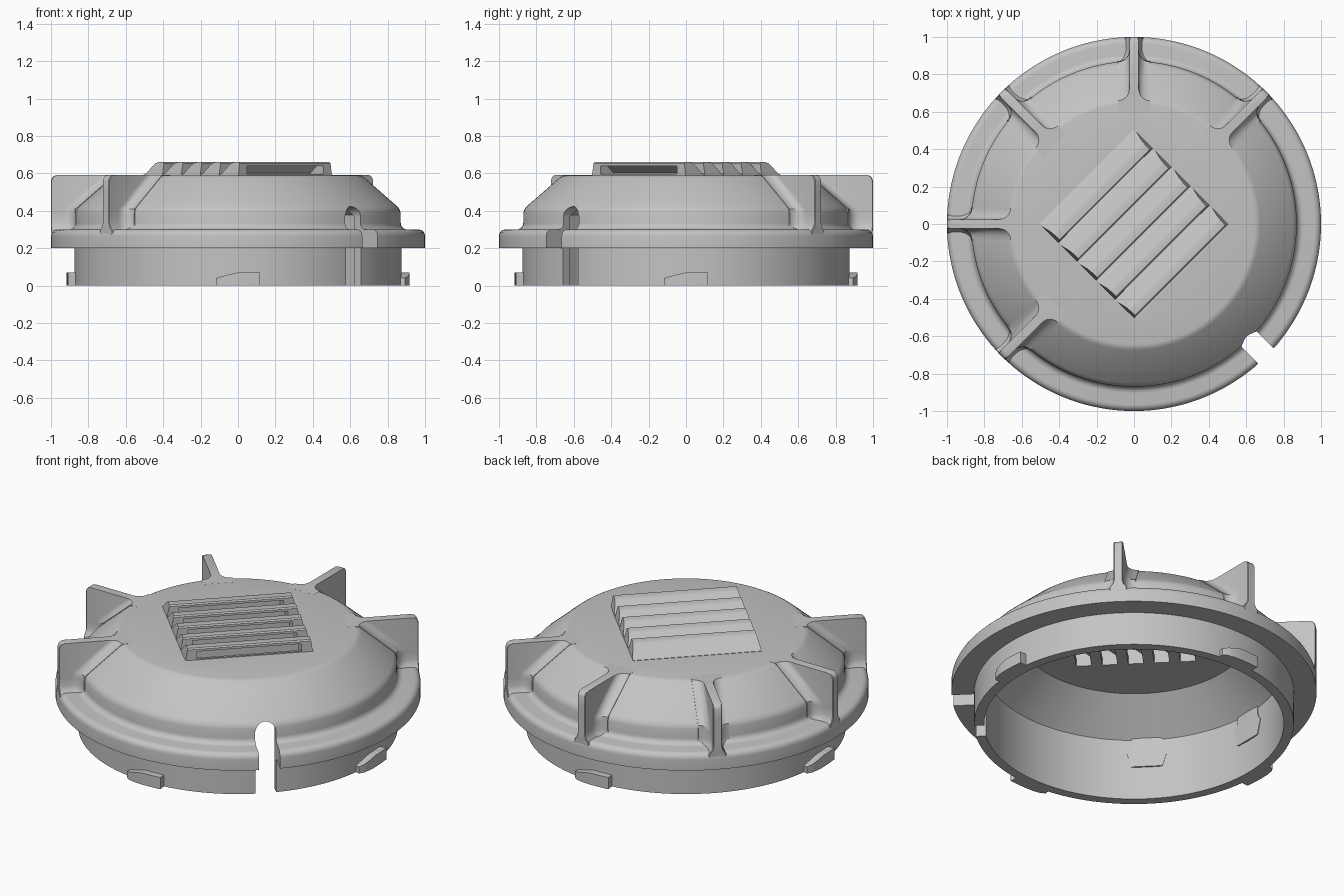
import bpy, bmesh, math
from mathutils import Matrix, Vector

if "Cube" in bpy.data.objects:
    bpy.data.objects.remove(bpy.data.objects["Cube"])

grey = bpy.data.materials.new("light_grey")
grey.diffuse_color = (0.55, 0.55, 0.55, 1)
grey.use_nodes = True
grey.node_tree.nodes["Principled BSDF"].inputs["Base Color"].default_value = grey.diffuse_color


def finish(bm, name, angle=0):
    """Turn a bmesh into a named grey object, rotated about z."""
    bmesh.ops.remove_doubles(bm, verts=bm.verts, dist=1e-5)
    bmesh.ops.recalc_face_normals(bm, faces=bm.faces)
    bmesh.ops.rotate(bm, verts=bm.verts, matrix=Matrix.Rotation(angle, 3, 'Z'))
    me = bpy.data.meshes.new(name)
    bm.to_mesh(me)
    bm.free()
    me.materials.append(grey)
    ob = bpy.data.objects.new(name, me)
    bpy.context.collection.objects.link(ob)
    return ob


def loft(bm, rings):
    """Skin equal-length closed rings and cap both ends."""
    rows = [[bm.verts.new(p) for p in r] for r in rings]
    n = len(rows[0])
    for a, b in zip(rows, rows[1:]):
        for i in range(n):
            bm.faces.new((a[i], a[(i + 1) % n], b[(i + 1) % n], b[i]))
    bm.faces.new(rows[0])
    bm.faces.new(rows[-1])


def select(ob):
    bpy.ops.object.select_all(action='DESELECT')
    ob.select_set(True)
    bpy.context.view_layer.objects.active = ob


def cut(ob, cutter):
    select(ob)
    m = ob.modifiers.new("cut", 'BOOLEAN')
    m.operation, m.solver, m.object = 'DIFFERENCE', 'EXACT', cutter
    bpy.ops.object.modifier_apply(modifier=m.name)


def smooth(ob, deg=32):
    select(ob)
    bpy.ops.object.shade_smooth_by_angle(angle=math.radians(deg))


def arc(cx, cz, r, a0, a1, n=5):
    return [(cx + r * math.cos(math.radians(a0 + (a1 - a0) * i / n)),
             cz + r * math.sin(math.radians(a0 + (a1 - a0) * i / n))) for i in range(n + 1)]


# Domed shell: revolved section with skirt, flange, cone and flat top
profile = [(0, .59), (.645, .59), (.66, .587), (.675, .578), (.85, .425), (.863, .41), (.87, .39)]
profile += arc(.905, .335, .035, 180, 270)
profile += arc(.965, .265, .035, 90, 0)
profile += [(1, .2), (.875, .2), (.875, 0), (.82, 0), (.82, .37), (.62, .55), (0, .55)]
bm = bmesh.new()
vs = [bm.verts.new((r, 0, z)) for r, z in profile]
es = [bm.edges.new(p) for p in zip(vs, vs[1:])]
bmesh.ops.spin(bm, geom=vs + es, cent=(0, 0, 0), axis=(0, 0, 1),
               angle=2 * math.pi, steps=144, use_merge=False)
bmesh.ops.dissolve_degenerate(bm, edges=bm.edges, dist=1e-6)
body = finish(bm, "domed_shell")

# Arched notch through skirt and flange at the front right
bm = bmesh.new()
arch = [(.058, -.1)] + arc(0, .365, .058, 0, 180, 14) + [(-.058, -.1)]
loft(bm, [[(x, y, z) for y, z in arch] for x in (.75, 1.1)])
notch = finish(bm, "notch_cutter", -math.pi / 4)
cut(body, notch)

# Louvred vent: saw-tooth block, hollowed under each slat
PITCH, START, HALF = .143, -.358, .357
tooth = [(0, .592), (.02, .6), (.065, .645), (.08, .655), (.1, .66), (.135, .66), (.142, .653)]
hollow = [(.045, .5), (.128, .5), (.128, .596), (.15, .596), (.15, .64), (.09, .64), (.045, .603)]
saw = [(START, .57)]
for k in range(5):
    saw += [(START + k * PITCH + u, z) for u, z in tooth]
saw += [(START + 5 * PITCH, .57)]


def side(v, z):
    return v * (HALF - .25 * max(0, z - .6))


bm = bmesh.new()
loft(bm, [[(u, side(v, z), z) for u, z in saw] for v in (-1, 1)])
vent = finish(bm, "louvred_vent", -math.pi / 4)
bm = bmesh.new()
for k in range(5):
    loft(bm, [[(START + k * PITCH + u, v, z) for u, z in hollow] for v in (-.29, .29)])
slots = finish(bm, "slot_cutter", -math.pi / 4)
cut(vent, slots)
cut(body, slots)
for c in (notch, slots):
    bpy.data.objects.remove(c)
smooth(body)
smooth(vent)


# Five radial ribs, flared where they meet the cone and the flange
def shell_radius(z):
    return min(.87, .66 + (.59 - z) * 1.15)


def rib_ring(z, w, end):
    r = shell_radius(z)
    half = [(r - .06, w + .06)]
    half += [(r + .06 - .06 * math.sin(t), w + .06 - .06 * math.cos(t))
             for t in (math.pi / 2 * (1 - i / 6) for i in range(7))]
    half += [(end - .004, w), (end, w - .004)]
    return [(x, y, z) for x, y in half] + [(x, -y, z) for x, y in reversed(half)]


levels = [(.2, .025, .998), (.285, .05, .998), (.3, .043, .999), (.312, .033, 1), (.335, .025, 1),
          (.38, .025, 1), (.41, .025, 1), (.5, .025, 1), (.56, .025, 1),
          (.575, .025, .995), (.586, .025, .985), (.5905, .025, .97)]
for i, deg in enumerate((45, 90, 135, 180, 225)):
    bm = bmesh.new()
    loft(bm, [rib_ring(*lv) for lv in levels])
    smooth(finish(bm, f"rib_{i + 1}", math.radians(deg)))

# Four ramped locking tabs around the skirt
for i in range(4):
    bm = bmesh.new()
    rings = []
    for s, h, out in ((-.118, .04, .9), (-.09, .048, .912), (-.045, .06, .917),
                      (0, .07, .917), (.06, .07, .917), (.116, .07, .917)):
        a = s / .9
        rings.append([(r * math.cos(a), r * math.sin(a), z)
                      for r, z in ((.86, 0), (out, 0), (out, h), (.86, h))])
    loft(bm, rings)
    smooth(finish(bm, f"locking_tab_{i + 1}", i * math.pi / 2), 20)
